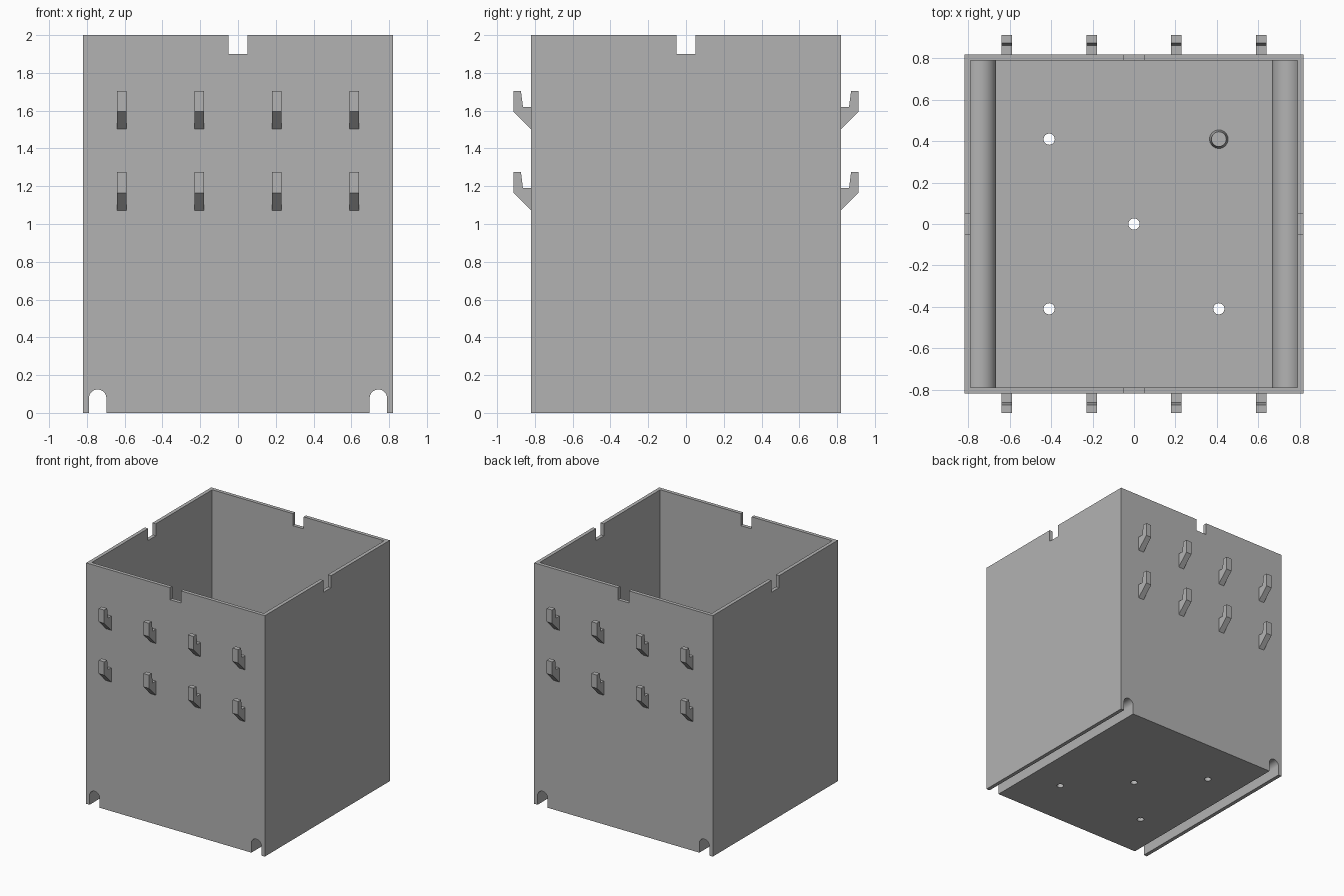
import bpy, bmesh, math
from mathutils import Matrix, Vector

cube = bpy.data.objects.get("Cube")
if cube:
    bpy.data.objects.remove(cube, do_unlink=True)

HALF, WALL, HEIGHT = 0.82, 0.03, 2.0
INNER = HALF - WALL
CH_X, CH_R, CH_Z = 0.743, 0.046, 0.078   # cable channel centre, radius, spring height

grey = bpy.data.materials.new("plain grey")
grey.use_nodes = True
colour = (0.45, 0.45, 0.45, 1)
grey.diffuse_color = colour
grey.node_tree.nodes["Principled BSDF"].inputs["Base Color"].default_value = colour


def finish(name, bm):
    bmesh.ops.recalc_face_normals(bm, faces=bm.faces)
    mesh = bpy.data.meshes.new(name)
    bm.to_mesh(mesh)
    bm.free()
    mesh.materials.append(grey)
    obj = bpy.data.objects.new(name, mesh)
    bpy.context.collection.objects.link(obj)
    return obj


def box(name, size, centre):
    bm = bmesh.new()
    bmesh.ops.create_cube(bm, size=1, matrix=Matrix.Translation(centre) @ Matrix.Diagonal((*size, 1)))
    return finish(name, bm)


def cone(name, r1, r2, z0, z1, x, y):
    bm = bmesh.new()
    bmesh.ops.create_cone(bm, cap_ends=True, segments=32, radius1=r1, radius2=r2,
                          depth=z1 - z0, matrix=Matrix.Translation((x, y, (z0 + z1) / 2)))
    return finish(name, bm)


def prism(name, points, start, length):
    """Extrude a closed outline of 3D points by a vector."""
    bm = bmesh.new()
    face = bm.faces.new([bm.verts.new(Vector(p) + Vector(start)) for p in points])
    new = bmesh.ops.extrude_face_region(bm, geom=[face])["geom"]
    bmesh.ops.translate(bm, vec=length, verts=[g for g in new if isinstance(g, bmesh.types.BMVert)])
    return finish(name, bm)


def arch(side, radius, a0, a1, steps=16):
    """Arc over a channel in the XZ plane, angles measured from the inward side."""
    angles = [a0 + (a1 - a0) * i / steps for i in range(steps + 1)]
    return [(side * (CH_X - radius * math.cos(a)), 0, CH_Z + radius * math.sin(a)) for a in angles]


# Cavity: open top, flat floor, rounded humps above the two channels
hump_r = CH_R + WALL
wall_angle = math.acos((CH_X - INNER) / hump_r)
outline = [(INNER, 0, HEIGHT + 0.1)] + arch(1, hump_r, wall_angle, 0)
outline += [(CH_X - hump_r, 0, WALL), (hump_r - CH_X, 0, WALL)]
outline += arch(-1, hump_r, 0, wall_angle) + [(-INNER, 0, HEIGHT + 0.1)]
cutters = [prism("cavity_cutter", outline, (0, -INNER, 0), (0, 2 * INNER, 0))]

# Arched channels running front to back
for side in (-1, 1):
    pts = arch(side, CH_R, 0, math.pi)
    pts += [(side * (CH_X + CH_R), 0, -0.1), (side * (CH_X - CH_R), 0, -0.1)]
    cutters.append(prism("channel_cutter", pts, (0, -1, 0), (0, 2, 0)))

# Rim notches in all four walls
cutters.append(box("notch_cutter", (0.1, 2, 0.2), (0, 0, HEIGHT)))
cutters.append(box("notch_cutter", (2, 0.1, 0.2), (0, 0, HEIGHT)))

# Floor holes
for x, y in ((0, 0), (-0.41, 0.41), (-0.41, -0.41), (0.41, -0.41)):
    cutters.append(cone("hole_cutter", 0.027, 0.027, -0.1, 0.1, x, y))

# Box shell
shell = box("box_shell", (2 * HALF, 2 * HALF, HEIGHT), (0, 0, HEIGHT / 2))
bpy.context.view_layer.objects.active = shell
for cutter in cutters:
    cutter.hide_render = True
    mod = shell.modifiers.new("cut", 'BOOLEAN')
    mod.operation, mod.solver, mod.object = 'DIFFERENCE', 'EXACT', cutter
    bpy.ops.object.modifier_apply(modifier=mod.name)
    bpy.data.objects.remove(cutter, do_unlink=True)

# Peg on the floor
peg = cone("floor_peg", 0.046, 0.036, WALL - 0.01, 0.12, 0.41, 0.41)

# Hanging hooks, two rows on the front and back
hook = [(0, 0), (0.095, 0.095), (0.095, 0.205), (0.056, 0.205), (0.045, 0.12), (0, 0.12)]
for label, side in (("front", -1), ("back", 1)):
    for row, z in (("upper", 1.5), ("lower", 1.07)):
        for i in range(4):
            pts = [(0, side * (HALF - 0.002 + d), z + h) for d, h in hook]
            prism(f"{label}_{row}_hook_{i + 1}", pts, ((i - 1.5) * 0.41 - 0.025, 0, 0), (0.05, 0, 0))

# Smooth the round surfaces, keep edges crisp
bpy.ops.object.select_all(action='DESELECT')
for obj in (shell, peg):
    obj.select_set(True)
bpy.ops.object.shade_smooth_by_angle(angle=math.radians(30))
